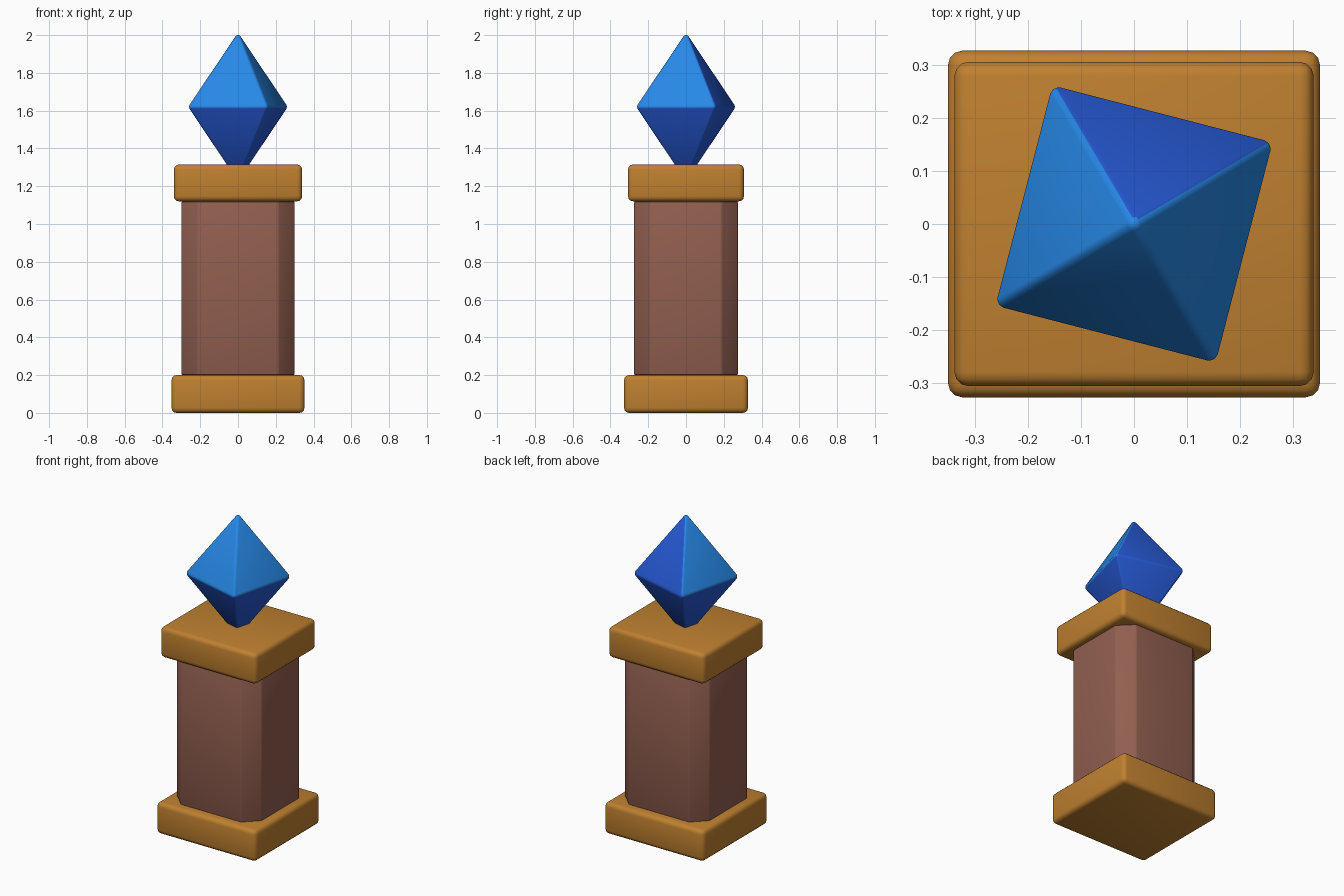
import bpy, bmesh, math
from mathutils import Vector, Matrix

old = bpy.data.objects.get("Cube")
if old:
    bpy.data.objects.remove(old, do_unlink=True)


def material(name, hex_rgb):
    """Flat material from an sRGB hex string, stored as linear values."""
    srgb = [int(hex_rgb[i:i + 2], 16) / 255 for i in (0, 2, 4)]
    rgba = [((c + 0.055) / 1.055) ** 2.4 for c in srgb] + [1]
    mat = bpy.data.materials.new(name)
    mat.use_nodes = True
    mat.diffuse_color = rgba
    mat.node_tree.nodes["Principled BSDF"].inputs["Base Color"].default_value = rgba
    return mat


gold = material("gold", "BF8030")
brown = material("brown stone", "925F50")
azure = material("azure crystal", "278AEA")
royal = material("royal blue crystal", "2659D4")


def finish(name, bm, mats, angle=35):
    mesh = bpy.data.meshes.new(name)
    bmesh.ops.recalc_face_normals(bm, faces=bm.faces)
    bm.to_mesh(mesh)
    bm.free()
    for m in mats:
        mesh.materials.append(m)
    obj = bpy.data.objects.new(name, mesh)
    bpy.context.collection.objects.link(obj)
    bpy.ops.object.select_all(action="DESELECT")
    obj.select_set(True)
    bpy.context.view_layer.objects.active = obj
    bpy.ops.object.shade_smooth_by_angle(angle=math.radians(angle))
    return obj


def box(half_x, half_y, z0, z1):
    bm = bmesh.new()
    bmesh.ops.create_cube(bm, size=2)
    bmesh.ops.scale(bm, vec=(half_x, half_y, (z1 - z0) / 2), verts=bm.verts)
    bmesh.ops.translate(bm, vec=(0, 0, (z0 + z1) / 2), verts=bm.verts)
    return bm


def bevel(bm, edges, width, segments):
    bmesh.ops.bevel(bm, geom=edges, offset=width, offset_type="OFFSET",
                    segments=segments, profile=0.5, affect="EDGES")


# Rounded slabs below and above the pillar
for name, hx, hy, z0, z1 in (("base_slab", 0.352, 0.328, 0, 0.2),
                             ("cap_slab", 0.34, 0.307, 1.12, 1.315)):
    bm = box(hx, hy, z0, z1)
    bevel(bm, bm.edges[:], 0.027, 3)
    finish(name, bm, [gold], 40)

# Pillar with wide chamfers on its upright corners and softened edges
bm = box(0.3, 0.275, 0.2, 1.12)
upright = [e for e in bm.edges if abs(e.verts[0].co.z - e.verts[1].co.z) > 0.5]
bevel(bm, upright, 0.087, 1)
bevel(bm, bm.edges[:], 0.008, 2)
finish("pillar", bm, [brown], 40)

# Crystal: an eight-sided gem with soft ridges
RADIUS, HEIGHT, MIDDLE = 0.297, 0.38, 1.62
bm = bmesh.new()
ring = [bm.verts.new((RADIUS * math.cos(a), RADIUS * math.sin(a), 0))
        for a in (math.radians(30.5 + 90 * i) for i in range(4))]
for z in (HEIGHT, -HEIGHT):
    tip = bm.verts.new((0, 0, z))
    for i in range(4):
        bm.faces.new((ring[i], ring[(i + 1) % 4], tip))
bmesh.ops.recalc_face_normals(bm, faces=bm.faces)
bevel(bm, bm.edges[:], 0.012, 3)

# Restore the full size lost to the ridge rounding, then lift into place
wide = RADIUS / max(v.co.xy.length for v in bm.verts)
tall = HEIGHT / max(v.co.z for v in bm.verts)
bmesh.ops.scale(bm, vec=(wide, wide, tall), verts=bm.verts)
bmesh.ops.translate(bm, vec=(0, 0, MIDDLE), verts=bm.verts)

# Royal blue on the underside and on the upper back face
bm.normal_update()
back = Vector((math.cos(math.radians(75.5)), math.sin(math.radians(75.5)), 0))
for f in bm.faces:
    f.material_index = int(f.normal.z < -0.1 or f.normal.dot(back) > 0.75)
finish("crystal", bm, [azure, royal], 35)
